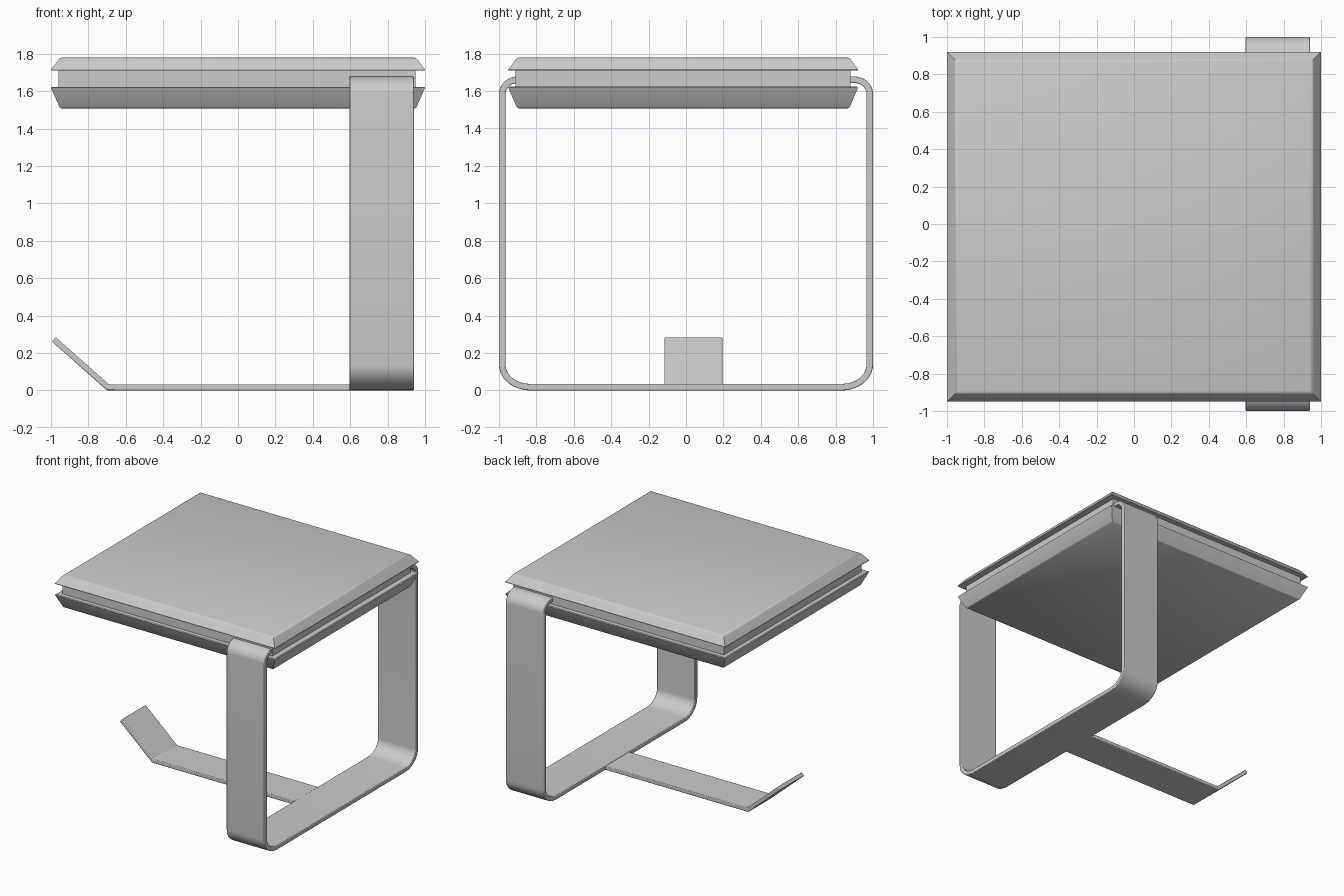
import bpy, bmesh, math
from mathutils import Vector

if "Cube" in bpy.data.objects:
    bpy.data.objects.remove(bpy.data.objects["Cube"])


def finish(name, bm, bevel=0.0):
    bmesh.ops.recalc_face_normals(bm, faces=bm.faces)
    me = bpy.data.meshes.new(name)
    bm.to_mesh(me)
    bm.free()
    ob = bpy.data.objects.new(name, me)
    bpy.context.collection.objects.link(ob)
    bpy.ops.object.select_all(action='DESELECT')
    bpy.context.view_layer.objects.active = ob
    ob.select_set(True)
    bpy.ops.object.shade_smooth_by_angle(angle=math.radians(35))
    if bevel:
        mod = ob.modifiers.new("soft_edges", 'BEVEL')
        mod.width, mod.segments = bevel, 2
        mod.angle_limit = math.radians(35)
    return ob


def plate(name, x0, x1, y0, y1, profile, bevel=0.0):
    """Rectangular slab lofted through (inset, z) steps."""
    bm = bmesh.new()
    rings = []
    for i, z in profile:
        rings.append([bm.verts.new((x, y, z)) for x, y in (
            (x0 + i, y0 + i), (x1 - i, y0 + i), (x1 - i, y1 - i), (x0 + i, y1 - i))])
    for a, b in zip(rings, rings[1:]):
        for k in range(4):
            bm.faces.new((a[k], a[(k + 1) % 4], b[(k + 1) % 4], b[k]))
    bm.faces.new(rings[0])
    bm.faces.new(rings[-1])
    return finish(name, bm, bevel)


def strap(name, path, t, to3d, a, b):
    """Flat band: centre path thickened by t, with width from a to b."""
    pts = [Vector(p) for p in path]
    sides = ([], [])
    for i, p in enumerate(pts):
        d0 = (p - pts[max(i - 1, 0)]).normalized()
        d1 = (pts[min(i + 1, len(pts) - 1)] - p).normalized()
        d = (d0 + d1).normalized()
        ref = d1 if d1.length else d0
        n = Vector((-d.y, d.x)) * (t / 2 / max(d.dot(ref), 0.3))
        sides[0].append(p + n)
        sides[1].append(p - n)
    bm = bmesh.new()
    rings = [[bm.verts.new(to3d(q, w)) for q, w in ((l, a), (l, b), (r, b), (r, a))]
             for l, r in zip(*sides)]
    for u, v in zip(rings, rings[1:]):
        for k in range(4):
            bm.faces.new((u[k], u[(k + 1) % 4], v[(k + 1) % 4], v[k]))
    bm.faces.new(rings[0])
    bm.faces.new(rings[-1])
    return finish(name, bm, 0.005)


def arc(cx, cz, rx, rz, start, end, n=10):
    return [(cx + rx * math.cos(math.radians(start + (end - start) * k / n)),
             cz + rz * math.sin(math.radians(start + (end - start) * k / n)))
            for k in range(n + 1)]


# Cover plates and the recessed core between them
plate("upper_plate", -1, 1, -0.95, 0.92,
      [(0, 1.71), (0, 1.714), (0.04, 1.768), (0.048, 1.776), (0.06, 1.78)])
plate("core_slab", -0.96, 0.95, -0.91, 0.88, [(0, 1.60), (0, 1.72)])
plate("lower_plate", -1, 1, -0.95, 0.92,
      [(0.055, 1.508), (0.045, 1.515), (0.003, 1.612), (0, 1.618), (0.006, 1.623)])

# U-shaped side frame
half = ([(0.86, 1.66)] + arc(0.90, 1.585, 0.082, 0.075, 90, 0)
        + arc(0.832, 0.1375, 0.15, 0.12, 0, -90))
half[-1] = (half[-1][0], 0.0175)
strap("support_frame", half + [(-y, z) for y, z in reversed(half)], 0.035,
      lambda q, w: (w, q.x, q.y), 0.595, 0.94)

# Holding tongue with upturned tip
strap("holder_tongue", [(0.938, 0.0155), (-0.695, 0.0155), (-0.985, 0.273)], 0.031,
      lambda q, w: (q.x, w, q.y), -0.115, 0.195)
